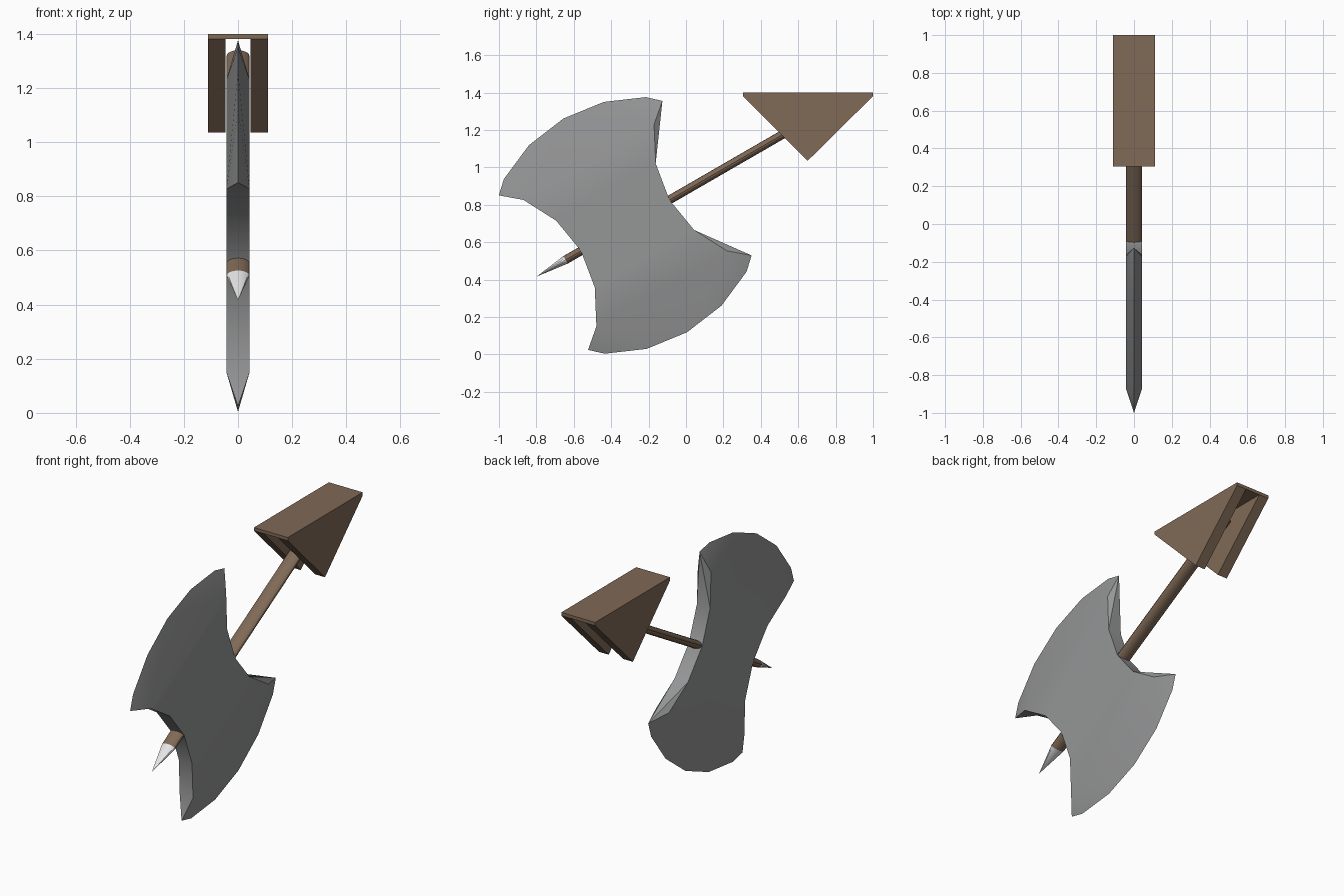
import bpy, bmesh, math
from mathutils import Matrix, Vector

if "Cube" in bpy.data.objects:
    bpy.data.objects.remove(bpy.data.objects["Cube"])

def material(name, rgb):
    m = bpy.data.materials.new(name)
    m.diffuse_color = (*rgb, 1)
    m.use_nodes = True
    m.node_tree.nodes["Principled BSDF"].inputs["Base Color"].default_value = m.diffuse_color
    return m

WOOD = material("brown wood", (0.215, 0.143, 0.094))
STEEL = material("grey steel", (0.30, 0.303, 0.307))
POINT = material("pale metal", (0.78, 0.78, 0.78))

# Axe frame: local y runs along the handle, local z across to the blades
AXE = Matrix.Translation((0, -0.325, 0.69)) @ Matrix.Rotation(math.radians(30), 4, 'X')

def finish(bm, name, mat, matrix=Matrix(), smooth=True):
    bmesh.ops.recalc_face_normals(bm, faces=bm.faces)
    me = bpy.data.meshes.new(name)
    bm.transform(matrix)
    bm.to_mesh(me)
    bm.free()
    me.materials.append(mat)
    ob = bpy.data.objects.new(name, me)
    bpy.context.collection.objects.link(ob)
    if smooth:
        bpy.ops.object.select_all(action='DESELECT')
        ob.select_set(True)
        bpy.context.view_layer.objects.active = ob
        bpy.ops.object.shade_smooth_by_angle(angle=math.radians(30))
    return ob

# Oval rod or spike along the handle, from u0 to u1 (r1 at u0, r2 at u1)
def rod(name, mat, u0, u1, r1, r2):
    bm = bmesh.new()
    bmesh.ops.create_cone(bm, cap_ends=True, segments=16, radius1=r2, radius2=r1, depth=u1 - u0)
    m = (AXE @ Matrix.Translation((0, (u0 + u1) / 2, 0)) @ Matrix.Rotation(math.pi / 2, 4, 'X')
         @ Matrix.Diagonal((1, 0.55, 1, 1)))
    return finish(bm, name, mat, m)

rod("handle", WOOD, -0.368, 1.258, 0.042, 0.042)
rod("spike", POINT, -0.548, -0.368, 0.0, 0.042)

# Double blade: flat waisted body, thinning to a sharp arc at each end
T = 0.043
rows = [(-0.39, 0.403), (-0.206, 0.307), (0, 0.273), (0.206, 0.307), (0.39, 0.403)]
arc = [(-0.505, 0.477), (-0.438, 0.539), (-0.231, 0.629), (0, 0.66),
       (0.231, 0.629), (0.438, 0.539), (0.505, 0.477)]
bm = bmesh.new()
grid = {(i, s, x): bm.verts.new((x * T, s * w, v))
        for i, (v, w) in enumerate(rows) for s in (-1, 1) for x in (-1, 1)}
for i in range(4):
    for x in (-1, 1):                                   # flat cheeks
        bm.faces.new([grid[i, -1, x], grid[i, 1, x], grid[i + 1, 1, x], grid[i + 1, -1, x]])
    for s in (-1, 1):                                   # waist walls
        if s == -1 or i in (1, 2):
            bm.faces.new([grid[i, s, -1], grid[i, s, 1], grid[i + 1, s, 1], grid[i + 1, s, -1]])
for end, inner, sign in ((4, 3, 1), (0, 1, -1)):
    edge = [bm.verts.new((0, u, sign * v)) for u, v in arc]
    for x in (-1, 1):                                   # tapering cutting faces
        left, right = grid[end, -1, x], grid[end, 1, x]
        for k in range(3):
            bm.faces.new([left, edge[k], edge[k + 1]])
            bm.faces.new([right, edge[k + 3], edge[k + 4]])
        bm.faces.new([left, edge[3], right])
        bm.faces.new([grid[inner, 1, x], right, edge[6]])
    bm.faces.new([grid[end, -1, -1], grid[end, -1, 1], edge[0]])
    bm.faces.new([grid[inner, 1, -1], grid[inner, 1, 1], edge[6]])
finish(bm, "double_blade", STEEL, AXE)

# Prism extruded along x from a (y, z) profile
def prism(name, profile, x0, x1):
    bm = bmesh.new()
    face = bm.faces.new([bm.verts.new((x0, y, z)) for y, z in profile])
    out = bmesh.ops.extrude_face_region(bm, geom=[face])
    verts = [g for g in out["geom"] if isinstance(g, bmesh.types.BMVert)]
    bmesh.ops.translate(bm, verts=verts, vec=Vector((x1 - x0, 0, 0)))
    return finish(bm, name, WOOD, smooth=False)

# Wall bracket: mounting board and two triangular cheeks
prism("mounting_board", [(0.305, 1.381), (1.0, 1.381), (1.0, 1.4), (0.305, 1.4)], -0.11, 0.11)
for side, x0 in (("left", -0.11), ("right", 0.047)):
    prism(side + "_bracket", [(0.305, 1.381), (0.65, 1.035), (1.0, 1.381)], x0, x0 + 0.063)
